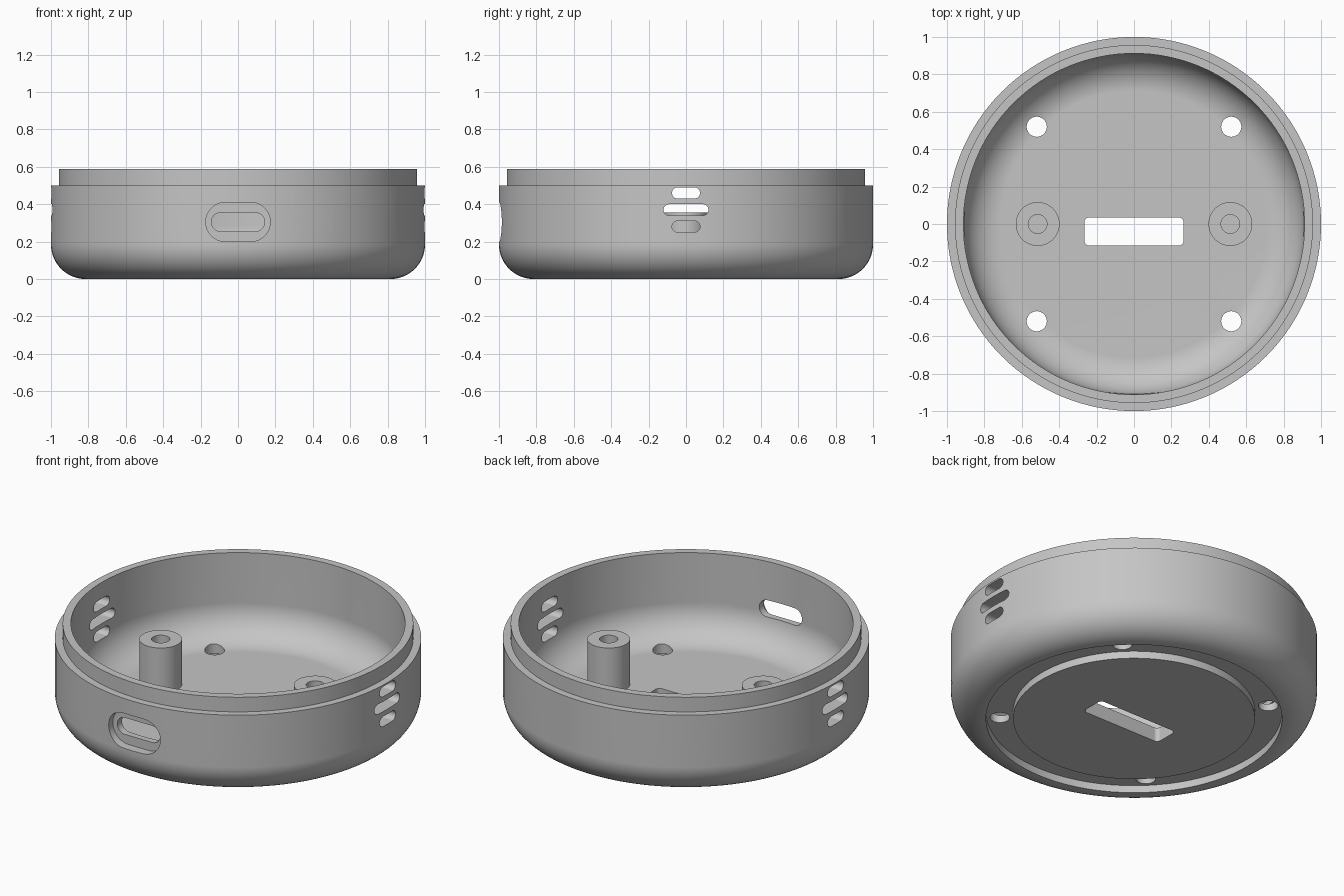
import bpy, bmesh
from math import cos, sin, pi, radians
from mathutils import Matrix, Vector

cube = bpy.data.objects.get("Cube")
if cube:
    bpy.data.objects.remove(cube, do_unlink=True)

grey = bpy.data.materials.new("matte_grey")
grey.use_nodes = True
colour = (0.56, 0.56, 0.56, 1)
grey.diffuse_color = colour
grey.node_tree.nodes["Principled BSDF"].inputs["Base Color"].default_value = colour


def make_object(name, bm):
    bmesh.ops.recalc_face_normals(bm, faces=bm.faces)
    mesh = bpy.data.meshes.new(name)
    bm.to_mesh(mesh)
    bm.free()
    mesh.materials.append(grey)
    obj = bpy.data.objects.new(name, mesh)
    bpy.context.collection.objects.link(obj)
    return obj


def activate(obj):
    bpy.ops.object.select_all(action='DESELECT')
    obj.select_set(True)
    bpy.context.view_layer.objects.active = obj


def arc(cx, cy, r, start, end, steps):
    angles = [radians(start + (end - start) * i / steps) for i in range(steps + 1)]
    return [(cx + r * cos(a), cy + r * sin(a)) for a in angles]


def lathe(name, profile, segments):
    """Revolve a (radius, height) profile about z."""
    bm = bmesh.new()
    verts = [bm.verts.new((r, 0, z)) for r, z in profile]
    edges = [bm.edges.new(pair) for pair in zip(verts, verts[1:])]
    bmesh.ops.spin(bm, geom=verts + edges, cent=(0, 0, 0), axis=(0, 0, 1),
                   angle=2 * pi, steps=segments, use_merge=True)
    bmesh.ops.remove_doubles(bm, verts=bm.verts, dist=1e-5)
    return make_object(name, bm)


def cut(body, width, height, radius, depth, matrix):
    """Subtract a rounded rectangular prism centred on the matrix."""
    x, y = width / 2 - radius, height / 2 - radius
    outline = (arc(x, y, radius, 0, 90, 8) + arc(-x, y, radius, 90, 180, 8)
               + arc(-x, -y, radius, 180, 270, 8) + arc(x, -y, radius, 270, 360, 8))
    bm = bmesh.new()
    verts = [bm.verts.new((px, py, -depth / 2)) for px, py in outline]
    face = bm.faces.new(verts)
    grown = bmesh.ops.extrude_face_region(bm, geom=[face])["geom"]
    bmesh.ops.translate(bm, vec=Vector((0, 0, depth)),
                        verts=[g for g in grown if isinstance(g, bmesh.types.BMVert)])
    bmesh.ops.remove_doubles(bm, verts=bm.verts, dist=1e-5)
    bm.transform(matrix)
    cutter = make_object("cutter", bm)
    cutter.hide_render = True
    mod = body.modifiers.new("cut", 'BOOLEAN')
    mod.operation = 'DIFFERENCE'
    mod.solver = 'EXACT'
    mod.object = cutter
    activate(body)
    bpy.ops.object.modifier_apply(modifier=mod.name)
    bpy.data.objects.remove(cutter, do_unlink=True)


def wall(angle, z, distance=0.95):
    """Frame on the wall, turned by angle from the front."""
    return (Matrix.Rotation(radians(angle), 4, 'Z')
            @ Matrix.Translation((0, -distance, z)) @ Matrix.Rotation(pi / 2, 4, 'X'))


def finish(obj):
    activate(obj)
    bpy.ops.object.shade_smooth_by_angle(angle=radians(30))
    mod = obj.modifiers.new("weighted_normals", 'WEIGHTED_NORMAL')
    mod.keep_sharp = True


# Round shell: ring groove below, filleted base, stepped lip, hollow inside
groove = [(0, 0), (0.66, 0), (0.66, 0.044), (0.808, 0.044), (0.808, 0)]
base_fillet = arc(0.815, 0.185, 0.185, 270, 360, 14)
lip = [(1, 0.5), (0.957, 0.5), (0.957, 0.588), (0.912, 0.588)]
inner_fillet = arc(0.712, 0.285, 0.2, 0, -90, 14)
shell = lathe("case_shell", groove + base_fillet + lip + inner_fillet + [(0, 0.085)], 128)

# Front port with its shallow surround
cut(shell, 0.345, 0.21, 0.105, 0.11, wall(0, 0.305, 1.0))
cut(shell, 0.285, 0.1, 0.05, 0.3, wall(0, 0.305))

# Slots beside the port and three vents on each side
for side in (-1, 1):
    cut(shell, 0.268, 0.065, 0.0325, 0.24, wall(side * 24.4, 0.328))
    for z, width in ((0.28, 0.15), (0.37, 0.24), (0.46, 0.15)):
        cut(shell, width, 0.06, 0.03, 0.24, wall(side * 90, z))

# Floor openings: cable slot and four screw holes
cut(shell, 0.53, 0.15, 0.025, 0.4, Matrix.Translation((0, -0.04, 0)))
for x in (-0.52, 0.52):
    for y in (-0.52, 0.52):
        cut(shell, 0.108, 0.108, 0.054, 0.4, Matrix.Translation((x, y, 0)))
finish(shell)

# Screw posts with blind holes
for name, x in (("right_post", -0.515), ("left_post", 0.515)):
    post = lathe(name, [(0, 0.075), (0.117, 0.075), (0.117, 0.355),
                        (0.05, 0.355), (0.05, 0.09), (0, 0.09)], 48)
    post.location.x = x
    finish(post)
